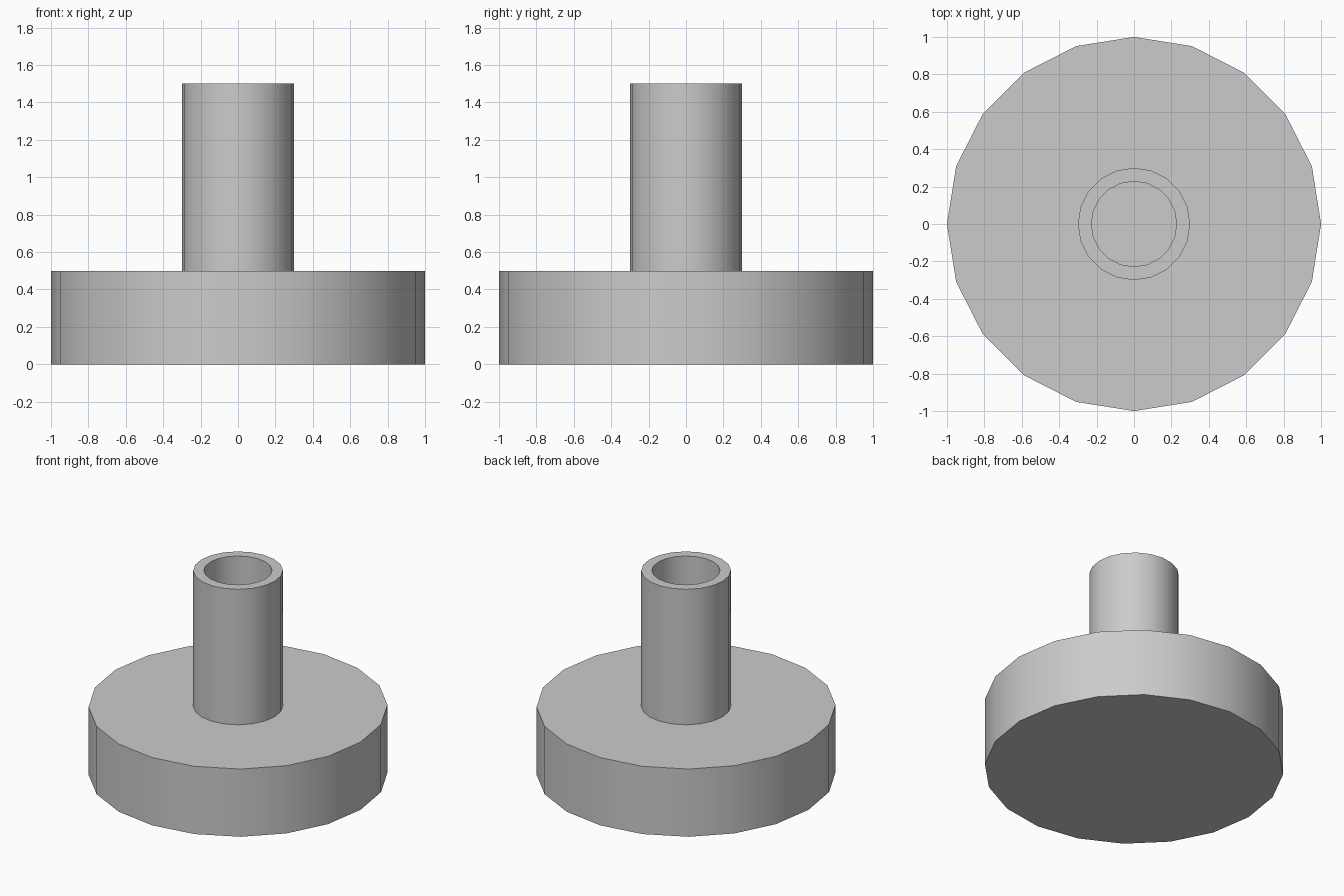
import bpy
import bmesh
from math import cos, sin, tau, radians

SIDES = 20

if "Cube" in bpy.data.objects:
    bpy.data.objects.remove(bpy.data.objects["Cube"], do_unlink=True)

grey = bpy.data.materials.new("light grey")
grey.use_nodes = True
grey.diffuse_color = (0.6, 0.6, 0.6, 1)
grey.node_tree.nodes["Principled BSDF"].inputs["Base Color"].default_value = (0.6, 0.6, 0.6, 1)


def lathe(name, profile, capped):
    """Turn a (radius, height) profile around z, optionally capping both ends."""
    bm = bmesh.new()
    rings = [[bm.verts.new((r * cos(tau * i / SIDES), r * sin(tau * i / SIDES), z))
              for i in range(SIDES)] for r, z in profile]
    for low, high in zip(rings, rings[1:]):
        for i in range(SIDES):
            j = (i + 1) % SIDES
            bm.faces.new((low[i], low[j], high[j], high[i]))
    if capped:
        bm.faces.new(rings[0][::-1])
        bm.faces.new(rings[-1])
    mesh = bpy.data.meshes.new(name)
    bm.to_mesh(mesh)
    bm.free()
    mesh.materials.append(grey)
    obj = bpy.data.objects.new(name, mesh)
    bpy.context.collection.objects.link(obj)
    bpy.ops.object.select_all(action="DESELECT")
    obj.select_set(True)
    bpy.context.view_layer.objects.active = obj
    bpy.ops.object.shade_smooth_by_angle(angle=radians(30))
    return obj


# Solid disc base
lathe("base", [(1, 0), (1, 0.5)], capped=True)

# Hollow tube: outer wall, rim, inner wall down to the base
lathe("tube", [(0.3, 0.5), (0.3, 1.5), (0.228, 1.5), (0.228, 0.5)], capped=False)
